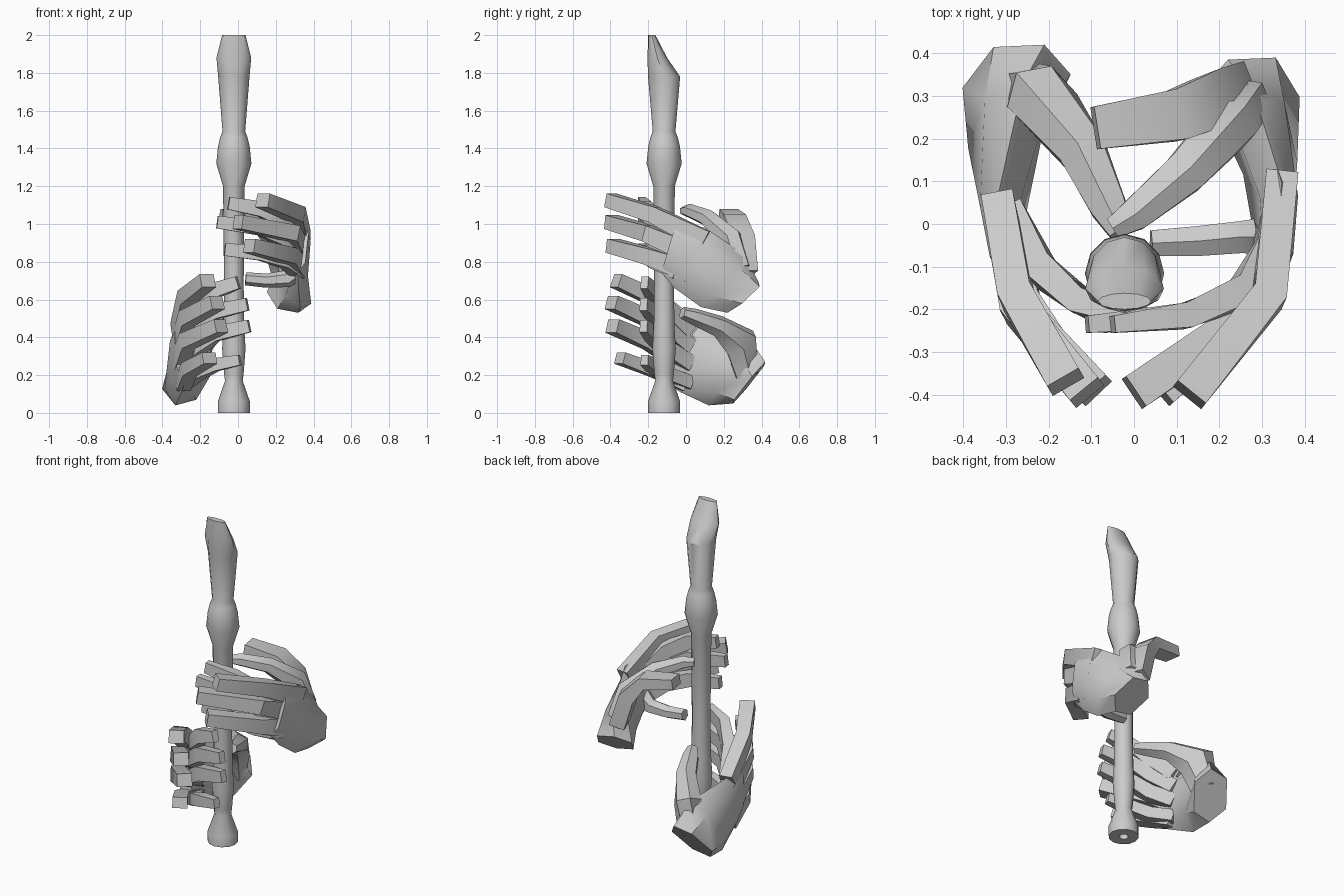
import bpy, bmesh, math
from mathutils import Vector as V

if "Cube" in bpy.data.objects:
    bpy.data.objects.remove(bpy.data.objects["Cube"])


def finish(name, bm, angle=30):
    bmesh.ops.recalc_face_normals(bm, faces=bm.faces[:])
    me = bpy.data.meshes.new(name)
    bm.to_mesh(me)
    bm.free()
    ob = bpy.data.objects.new(name, me)
    bpy.context.collection.objects.link(ob)
    bpy.ops.object.select_all(action='DESELECT')
    ob.select_set(True)
    bpy.context.view_layer.objects.active = ob
    bpy.ops.object.shade_smooth_by_angle(angle=math.radians(angle))
    return ob


def loft(name, rings, angle=30):
    bm = bmesh.new()
    vs = [[bm.verts.new(p) for p in r] for r in rings]
    n = len(vs[0])
    for a, b in zip(vs, vs[1:]):
        for i in range(n):
            j = (i + 1) % n
            bm.faces.new((a[i], a[j], b[j], b[i]))
    bm.faces.new(vs[0])
    bm.faces.new(vs[-1])
    return finish(name, bm, angle)


def tangents(pts):
    out = []
    for i in range(len(pts)):
        a, b = pts[max(i - 1, 0)], pts[min(i + 1, len(pts) - 1)]
        out.append((b - a).normalized())
    return out


def digit(name, path, sides=4):
    # path rows: x, y, z, height, thickness
    pts = [V(p[:3]) for p in path]
    rings = []
    for p, t, row in zip(pts, tangents(pts), path):
        side = t.cross(V((0, 0, 1))).normalized()
        up = side.cross(t)
        k = 1 / math.cos(math.pi / sides) / 2
        rings.append([p + up * (row[3] * k * math.sin((i + .5) * math.tau / sides))
                      + side * (row[4] * k * math.cos((i + .5) * math.tau / sides))
                      for i in range(sides)])
    return loft(name, rings, 40)


def palm(name, sections):
    # sections: upper edge point, lower edge point, thickness
    tops = [V(s[0]) for s in sections]
    bots = [V(s[1]) for s in sections]
    tans = tangents([(a + b) / 2 for a, b in zip(tops, bots)])
    rings = []
    for a, b, t, s in zip(tops, bots, tans, sections):
        n = t.cross(b - a).normalized() * s[2] / 2
        p, q = a.lerp(b, .22), a.lerp(b, .78)
        rings.append([a, p + n, q + n, b, q - n, p - n])
    return loft(name, rings, 40)


def finger(name, root, mid, end, tip, bend, w=.078):
    # outer straight part with a blunt end, and the inner part curling onto the tube
    digit(name, [(*root, w * 1.45, .075), (*mid, w * 1.1, .08), (*end, w * .95, .085)])
    zs = (root[2], mid[2] * .7 + root[2] * .3, (mid[2] + tip[2]) / 2)
    rows = [(x, y, z, w * 1.05, t) for (x, y), z, t in zip(bend, zs, (.07, .07, .06))]
    digit(name + "_curl", rows + [(*tip, w * .85, .04)])


# recorder: z, x radius, y radius, y centre (the beak flattens towards the front)
C = -.116
profile = [(.1, .026, .026, C), (0, .026, .026, C)]
profile += [(z, r, r, C) for z, r in ((0, .085), (.06, .085), (.17, .047), (.21, .052), (.34, .062),
                                      (.46, .055), (.68, .052), (1.2, .057), (1.32, .093),
                                      (1.41, .084), (1.46, .072), (1.49, .06))]
profile += [(1.78, .083, .085, C), (1.88, .092, .052, -.152), (2.0, .062, .019, -.181)]
N = 12
loft("recorder", [[V((-.022 + rx * math.cos(i * math.tau / N), cy + ry * math.sin(i * math.tau / N), z))
                   for i in range(N)] for z, rx, ry, cy in profile], 35)

# upper hand
palm("upper_palm", [((.22, .385, .69), (.32, .22, .53), .20),
                    ((.28, .31, .84), (.33, .08, .56), .13),
                    ((.345, .10, .98), (.32, -.06, .66), .09),
                    ((.345, -.05, 1.01), (.315, -.13, .74), .07)])
bend = ((.325, -.04), (.255, -.16), (.12, -.215))
finger("upper_index", (.345, .10, .91), (.315, -.17, 1.05), (.13, -.40, 1.125), (-.05, -.235, 1.11), bend)
finger("upper_middle", (.34, .06, .83), (.29, -.20, .95), (.0, -.395, 1.01), (-.11, -.235, 1.01), bend)
finger("upper_ring", (.33, .02, .75), (.28, -.20, .83), (.06, -.39, .885), (-.07, -.235, .865), bend)
digit("upper_little", [(.32, -.03, .76, .1, .09), (.26, -.03, .71, .08, .075),
                       (.15, -.04, .70, .065, .07), (.04, -.045, .71, .06, .06)], 6)
digit("upper_thumb", [(.26, .28, .76, .12, .11), (.225, .235, .92, .12, .12),
                      (.12, .12, 1.03, .08, .10), (.0, .02, 1.07, .065, .075),
                      (-.05, -.01, 1.07, .045, .05)], 6)
digit("upper_thumb_flap", [(.24, .31, .74, .09, .12), (.19, .29, .92, .09, .13),
                           (.10, .255, 1.02, .07, .12), (-.09, .225, 1.05, .06, .10)])

# lower hand
palm("lower_palm", [((-.21, .42, .27), (-.34, .25, .05), .20),
                    ((-.26, .33, .40), (-.33, .12, .04), .15),
                    ((-.32, .06, .46), (-.30, -.03, .11), .09),
                    ((-.31, -.06, .50), (-.28, -.11, .16), .07)])
bend = ((-.285, .02), (-.215, -.11), (-.12, -.185))
finger("lower_index", (-.315, .04, .43), (-.275, -.17, .61), (-.16, -.37, .70), (.0, -.22, .69), bend)
finger("lower_middle", (-.31, .02, .35), (-.27, -.20, .50), (-.11, -.395, .585), (.05, -.225, .575), bend)
finger("lower_ring", (-.31, .0, .26), (-.27, -.20, .38), (-.09, -.39, .46), (.06, -.225, .46), bend)
finger("lower_little", (-.29, 0, .16), (-.26, -.18, .23), (-.15, -.35, .29), (.01, -.22, .28), bend, .065)
digit("lower_thumb", [(-.25, .31, .20, .14, .12), (-.215, .29, .37, .19, .14),
                      (-.12, .17, .46, .10, .11), (-.06, .04, .51, .075, .085),
                      (-.03, -.02, .53, .055, .055)], 6)
